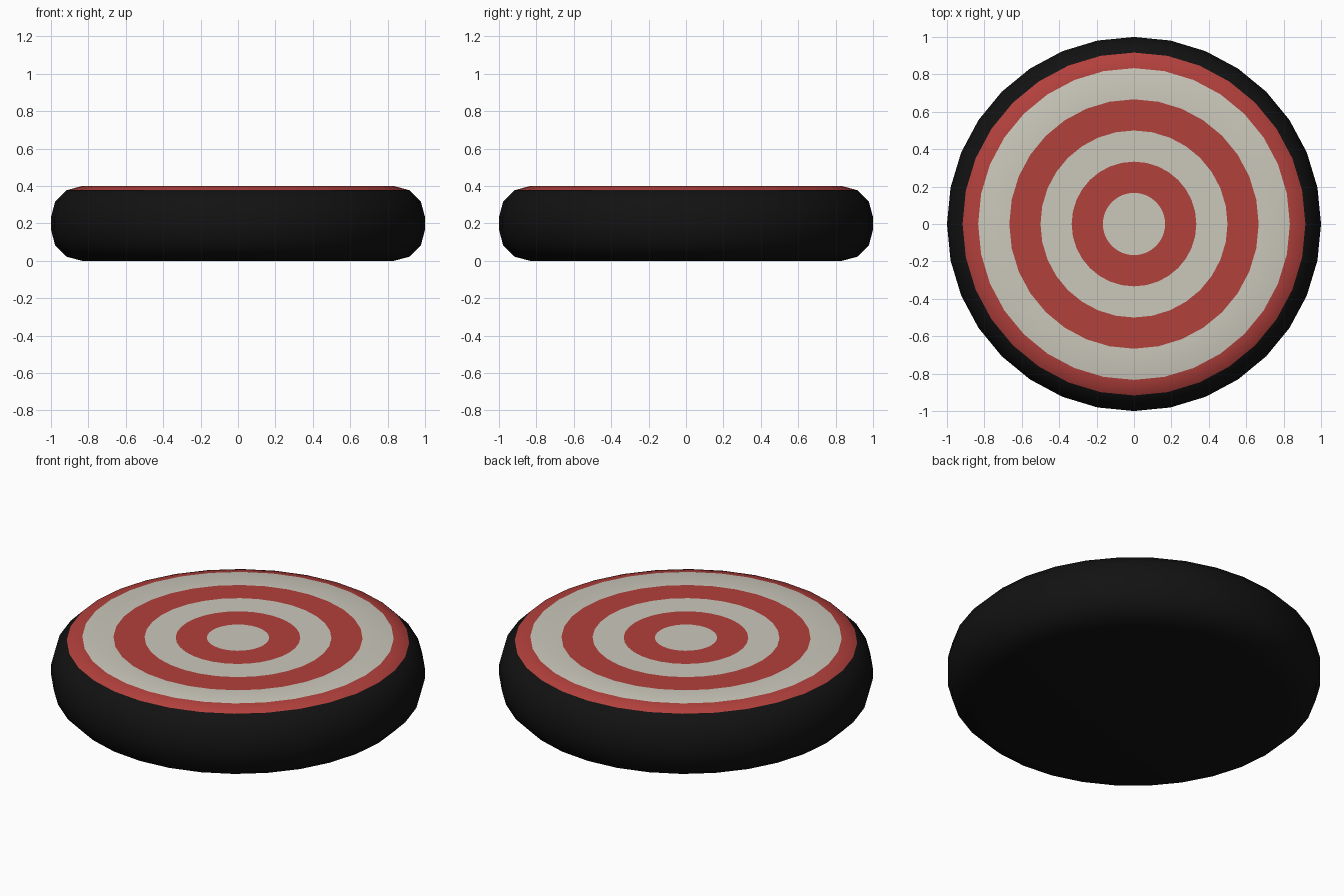
import bpy, bmesh
from math import sin, cos, pi

if "Cube" in bpy.data.objects:
    bpy.data.objects.remove(bpy.data.objects["Cube"])

SIDES = 32
R = 1 / 6          # ring width and edge rounding radius
H = 0.4


def material(name, rgb):
    m = bpy.data.materials.new(name)
    m.diffuse_color = (*rgb, 1)
    m.use_nodes = True
    m.node_tree.nodes["Principled BSDF"].inputs["Base Color"].default_value = m.diffuse_color
    return m


cream = material("cream", (0.60, 0.58, 0.50))
red = material("red", (0.45, 0.052, 0.046))
black = material("black", (0.006, 0.006, 0.006))

# Half profile from top centre to bottom centre: flat rings, rounded rim
profile = [(i * R, H) for i in range(1, 5)]
for top in (True, False):
    for k in range(4):
        a = (k if top else k + 3) * pi / 6
        cz = H - R if top else R
        profile.append((1 - R + R * sin(a), cz + R * cos(a)))

# Revolve the profile
bm = bmesh.new()
rings = [[bm.verts.new((r * sin(2 * pi * s / SIDES), r * cos(2 * pi * s / SIDES), z))
          for s in range(SIDES)] for r, z in profile]
bands = [1, 0, 1, 0, 1]            # red / cream stripes outside the bullseye
for b, (outer, inner) in enumerate(zip(rings[1:], rings[:-1])):
    for s in range(SIDES):
        t = (s + 1) % SIDES
        f = bm.faces.new((inner[s], inner[t], outer[t], outer[s]))
        f.material_index = bands[b] if b < len(bands) else 2

# Bullseye and underside caps
bm.faces.new(rings[0]).material_index = 0
bm.faces.new(rings[-1]).material_index = 2
bmesh.ops.recalc_face_normals(bm, faces=bm.faces)

mesh = bpy.data.meshes.new("target_disc")
bm.to_mesh(mesh)
bm.free()
for m in (cream, red, black):
    mesh.materials.append(m)
disc = bpy.data.objects.new("target_disc", mesh)
bpy.context.collection.objects.link(disc)

# Smooth shading over the rounded rim
bpy.context.view_layer.objects.active = disc
disc.select_set(True)
bpy.ops.object.shade_smooth_by_angle(angle=0.7)
